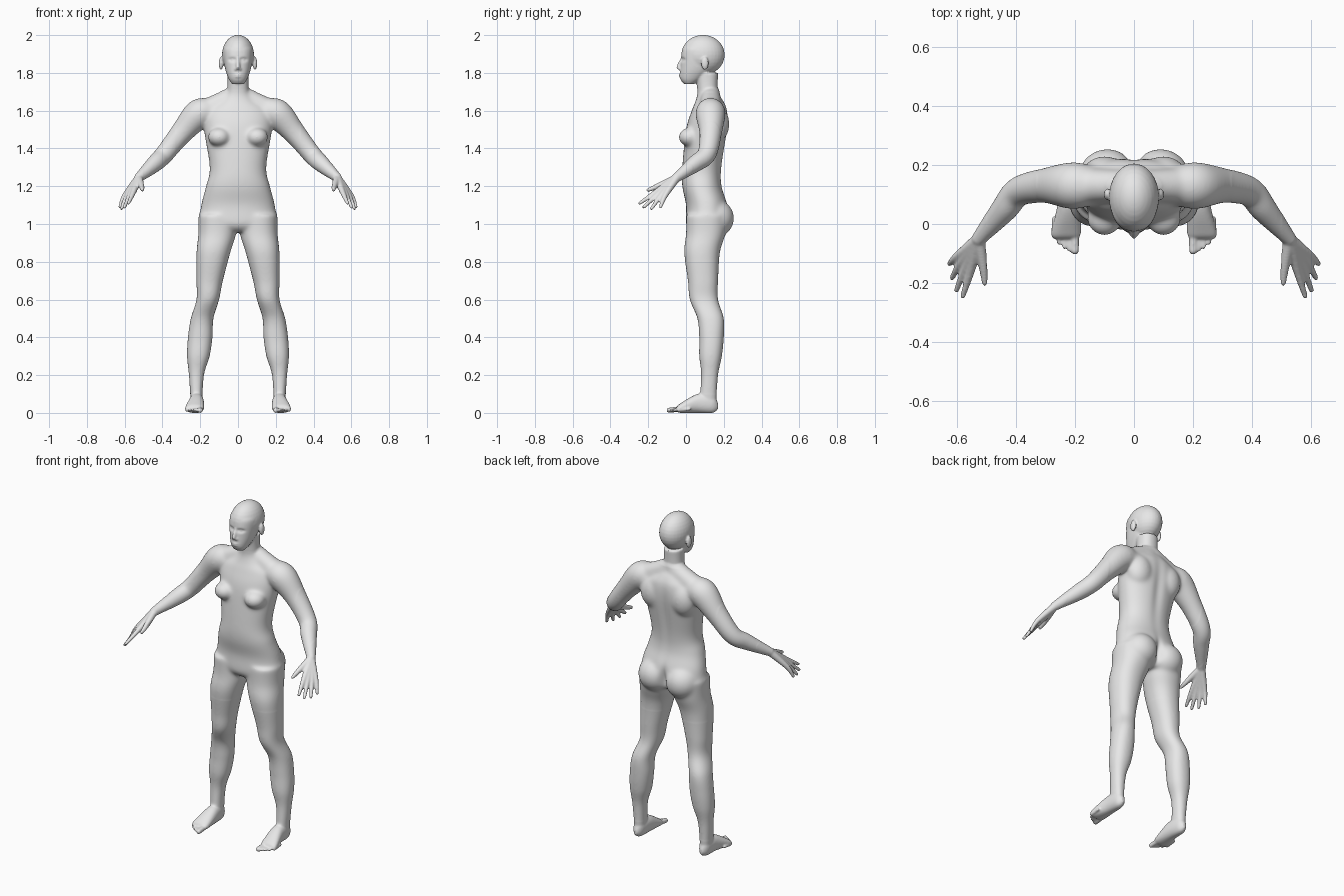
import bpy, bmesh, math
from mathutils import Vector, Matrix

cube = bpy.data.objects.get("Cube")
if cube:
    bpy.data.objects.remove(cube, do_unlink=True)

SIDES = 32
ANGLES = [math.tau * k / SIDES for k in range(SIDES)]
bm = bmesh.new()


def spline(rows, steps=8):
    """Smooth curve through rows of any width."""
    pts = [Vector(row) for row in rows]
    pts = [pts[0], *pts, pts[-1]]
    out = []
    for a, b, c, d in zip(pts, pts[1:], pts[2:], pts[3:]):
        for i in range(steps):
            t = i / steps
            bend = (a * 2 - b * 5 + c * 4 - d) * t ** 2
            twist = (b * 3 - a - c * 3 + d) * t ** 3
            out.append(b + ((c - a) * t + bend + twist) / 2)
    return out + [pts[-1]]


def loft(rings):
    """Skin over a row of rings, closed at both ends."""
    loops = [[bm.verts.new(p) for p in ring] for ring in rings]
    for low, high in zip(loops, loops[1:]):
        for i in range(SIDES):
            j = (i + 1) % SIDES
            bm.faces.new((low[i], low[j], high[j], high[i]))
    bm.faces.new(loops[0])
    bm.faces.new(loops[-1])


def rounded(value):
    """Makes a circle's coordinate slightly squarer."""
    return math.copysign(abs(value) ** .9, value)


def column(rows, along_y=False):
    """Rows: position on the axis, centre x, half width, near and far limits."""
    rings = []
    for place, centre, half, near, far in spline(rows):
        ring = []
        for angle in ANGLES:
            x = centre + half * rounded(math.cos(angle))
            depth = (near + far + (far - near) * rounded(math.sin(angle))) / 2
            ring.append((x, place, depth) if along_y else (x, depth, place))
        rings.append(ring)
    loft(rings)


def ball(centre, radii):
    matrix = Matrix.Translation(centre) @ Matrix.Diagonal((*radii, 1))
    bmesh.ops.create_uvsphere(bm, u_segments=SIDES, v_segments=16, radius=1, matrix=matrix)


def tube(rows):
    """Round-ended tube; rows: x, y, z, radius."""
    pts = spline(rows)
    rings = []
    for i, p in enumerate(pts):
        ahead = pts[min(i + 1, len(pts) - 1)]
        behind = pts[max(i - 1, 0)]
        tangent = (ahead - behind).xyz.normalized()
        if abs(tangent.y) > .99:
            u = tangent.orthogonal().normalized()
        else:
            u = tangent.cross(Vector((0, 1, 0))).normalized()
        v = tangent.cross(u)
        rings.append([p.xyz + (u * math.cos(a) + v * math.sin(a)) * p.w for a in ANGLES])
    loft(rings)
    for end in (pts[0], pts[-1]):
        ball(end.xyz, (end.w, end.w, end.w))


# Leg
column([(1.05, .11, .1, 0, .22), (.95, .11, .1, 0, .21), (.85, .13, .09, -.01, .18),
        (.7, .15, .07, .01, .17), (.6, .16, .06, .02, .17), (.5, .19, .06, .06, .2),
        (.4, .2, .065, .07, .2), (.3, .21, .06, .07, .19), (.2, .22, .04, .08, .17),
        (.05, .22, .03, .07, .16)])

# Foot, with toes stepping back from the big one
column([(.17, .22, .01, .02, .05), (.14, .22, .03, 0, .1), (.06, .22, .04, 0, .1),
        (-.03, .23, .05, 0, .05), (-.05, .23, .04, .01, .03)], along_y=True)
for i in range(5):
    x, y = .2 + .018 * i, .003 * i * i - .09
    radius = .008 if i else .014
    tube([(x, y + .06, .02, radius), (x, y, .014, radius)])

# Shoulder slope and arm
wrist = Vector((.525, -.05, 1.245))
tube([(0, .13, 1.69, .05), (.15, .13, 1.61, .06)])
tube([(.15, .13, 1.59, .07), (.21, .13, 1.58, .08), (.3, .13, 1.48, .06),
      (.39, .11, 1.37, .05), (.44, .05, 1.32, .045), (*wrist, .025)])

# Fingers fan out from the wrist, the middle two longer
first_knuckle, last_knuckle = Vector((.555, -.165, 1.165)), Vector((.6, -.11, 1.15))
first_tip, last_tip = Vector((.58, -.245, 1.11)), Vector((.625, -.135, 1.09))
for i in range(4):
    knuckle = first_knuckle.lerp(last_knuckle, i / 3)
    reach = first_tip.lerp(last_tip, i / 3) - knuckle
    tip = knuckle + reach * (1.25 if i in (1, 2) else 1)
    tube([(*wrist, .022), (*knuckle, .014), (*tip, .009)])

# Thumb
tube([(*wrist, .02), (.51, -.15, 1.2, .015), (.505, -.2, 1.18, .01)])

# Chest, buttock, shoulder blade, ear and nostril
ball((.1, .02, 1.46), (.06, .06, .05))
ball((.09, .155, 1.03), (.1, .1, .1))
ball((.1, .16, 1.53), (.08, .07, .1))
ball((.09, .1, 1.85), (.012, .02, .035))
ball((.01, -.03, 1.82), (.009, .011, .008))

# Mirror the sided parts
copy = bmesh.ops.duplicate(bm, geom=bm.verts[:] + bm.edges[:] + bm.faces[:])["geom"]
copied_verts = [item for item in copy if isinstance(item, bmesh.types.BMVert)]
bmesh.ops.scale(bm, vec=(-1, 1, 1), verts=copied_verts)

# Trunk and neck
column([(.96, 0, .1, .03, .18), (1, 0, .2, 0, .22), (1.1, 0, .195, 0, .22),
        (1.2, 0, .17, -.02, .19), (1.3, 0, .15, -.02, .19), (1.5, 0, .18, 0, .22),
        (1.6, 0, .17, .03, .22), (1.65, 0, .1, .05, .2), (1.7, 0, .06, .06, .17),
        (1.8, 0, .055, .05, .17)])

# Skull, jaw and nose
ball((0, .09, 1.895), (.085, .115, .106))
column([(1.74, 0, .03, -.01, .04), (1.77, 0, .05, -.03, .09), (1.83, 0, .07, -.03, .15),
        (1.92, 0, .08, -.02, .18), (1.95, 0, .06, 0, .16)])
tube([(0, -.02, 1.88, .008), (0, -.04, 1.83, .011)])

# Fuse the parts into one skin
bmesh.ops.recalc_face_normals(bm, faces=bm.faces)
parts = bpy.data.meshes.new("body_parts")
bm.to_mesh(parts)
bm.free()
body = bpy.data.objects.new("body", parts)
bpy.context.scene.collection.objects.link(body)
fuse = body.modifiers.new("fuse", "REMESH")
fuse.mode = "VOXEL"
fuse.voxel_size = .005
graph = bpy.context.evaluated_depsgraph_get()
skin = bpy.data.meshes.new_from_object(body.evaluated_get(graph))
body.modifiers.clear()
body.data = skin
bpy.data.meshes.remove(parts)
bm = bmesh.new()
bm.from_mesh(skin)


def relax(times, inside):
    """Smooths the joins in one region."""
    verts = [v for v in bm.verts if inside(v.co)]
    for _ in range(times):
        bmesh.ops.smooth_vert(bm, verts=verts, factor=.5, use_axis_x=True,
                              use_axis_y=True, use_axis_z=True)


def press(centre, radii, depth):
    """Soft stroke along y, made on both sides when off the middle."""
    for side in ((1, -1) if centre[0] else (1,)):
        middle = Vector((centre[0] * side, centre[1], centre[2]))
        for v in bm.verts:
            distance = sum(((a - b) / r) ** 2 for a, b, r in zip(v.co, middle, radii))
            if distance < 6:
                v.co.y += depth * math.exp(-distance)


relax(3, lambda p: True)
relax(10, lambda p: abs(p.x) < .5 and .1 < p.z < 1.72)
relax(25, lambda p: abs(p.x) < .33 and .8 < p.z < 1.7)

# Eye sockets and eyes
press((.03, -.02, 1.87), (.02, .03, .01), .012)
press((.03, -.01, 1.87), (.01, .03, .006), -.006)
# Lips and mouth line
press((0, -.03, 1.785), (.02, .02, .01), -.008)
press((0, -.03, 1.785), (.02, .02, .003), .006)
# Spine groove and buttock cleft
press((0, .23, 1.4), (.03, .06, .2), -.01)
press((0, .25, 1.02), (.02, .08, .07), -.03)

for face in bm.faces:
    face.smooth = True
bm.to_mesh(skin)
bm.free()

# Plain grey skin
color = (.8, .8, .8, 1)
grey = bpy.data.materials.new("light_grey")
grey.use_nodes = True
grey.diffuse_color = color
grey.node_tree.nodes["Principled BSDF"].inputs["Base Color"].default_value = color
skin.materials.clear()
skin.materials.append(grey)
